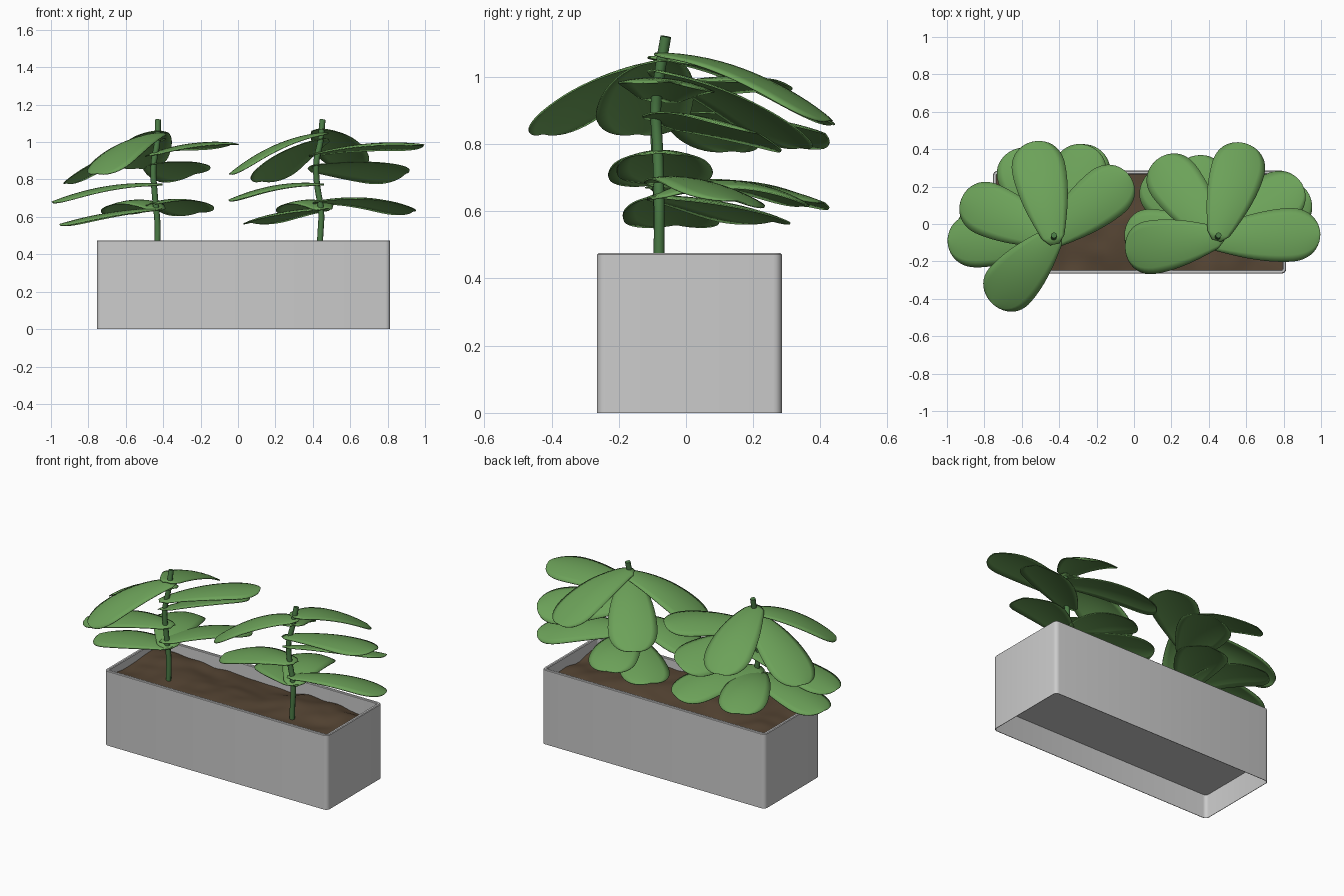
import bpy, bmesh, math
from mathutils import Vector, noise

if "Cube" in bpy.data.objects:
    bpy.data.objects.remove(bpy.data.objects["Cube"])


def material(name, rgb):
    m = bpy.data.materials.new(name)
    m.diffuse_color = (*rgb, 1)
    m.use_nodes = True
    m.node_tree.nodes["Principled BSDF"].inputs["Base Color"].default_value = m.diffuse_color
    return m


LEAF = material("leaf_green", (0.15, 0.36, 0.10))
STEM = material("stem_green", (0.07, 0.20, 0.06))
SOIL = material("soil_brown", (0.09, 0.058, 0.033))
CX, CY, HX, HY = 0.03, 0.01, 0.784, 0.275


def finish(bm, name, mat=None, angle=40):
    bmesh.ops.recalc_face_normals(bm, faces=bm.faces)
    me = bpy.data.meshes.new(name)
    bm.to_mesh(me)
    bm.free()
    ob = bpy.data.objects.new(name, me)
    bpy.context.collection.objects.link(ob)
    if mat:
        me.materials.append(mat)
    smooth(ob, angle)
    return ob


def smooth(ob, angle):
    bpy.ops.object.select_all(action='DESELECT')
    ob.select_set(True)
    bpy.context.view_layer.objects.active = ob
    bpy.ops.object.shade_smooth_by_angle(angle=math.radians(angle))


# Planter box: rounded-rectangle loops, open on top and recessed underneath
def rounded_loop(bm, inset, z, r=0.025, n=4):
    hx, hy, r = HX - inset, HY - inset, max(r - inset, 0.004)
    loop = []
    for k, (sx, sy) in enumerate([(1, 1), (-1, 1), (-1, -1), (1, -1)]):
        for i in range(n + 1):
            a = math.pi / 2 * (k + i / n)
            loop.append(bm.verts.new((CX + sx * (hx - r) + r * math.cos(a),
                                      CY + sy * (hy - r) + r * math.sin(a), z)))
    return loop


bm = bmesh.new()
loops = [rounded_loop(bm, i, z) for i, z in
         [(0.02, 0.17), (0.02, 0.471), (0.016, 0.475), (0.004, 0.475),
          (0, 0.471), (0, 0), (0.003, 0), (0.003, 0.15)]]
for a, b in zip(loops, loops[1:]):
    for i in range(len(a)):
        j = (i + 1) % len(a)
        bm.faces.new((a[i], a[j], b[j], b[i]))
bm.faces.new(loops[0])
bm.faces.new(loops[-1])
finish(bm, "planter_box", angle=35)

# Soil: gently mounded grid
bm = bmesh.new()
bmesh.ops.create_grid(bm, x_segments=60, y_segments=22, size=1)
for v in bm.verts:
    x, y = v.co.x * (HX - 0.018), v.co.y * (HY - 0.018)
    z = 0.425 - 0.015 * x + 0.03 * noise.noise(Vector((x * 3, y * 4, 1.7)))
    z += 0.012 * noise.noise(Vector((x * 9, y * 9, 5)))
    z -= 0.03 * max(0, v.co.y) ** 2
    v.co = (x + CX, y + CY, z)
finish(bm, "soil", SOIL, 60)


# Stem: bent tube
def stem(name, pts):
    cu = bpy.data.curves.new(name, 'CURVE')
    cu.dimensions = '3D'
    cu.bevel_depth, cu.bevel_resolution = 0.016, 2
    cu.use_fill_caps, cu.resolution_u = True, 5
    sp = cu.splines.new('BEZIER')
    sp.bezier_points.add(len(pts) - 1)
    for bp, p in zip(sp.bezier_points, pts):
        bp.co = p
        bp.handle_left_type = bp.handle_right_type = 'AUTO'
    ob = bpy.data.objects.new(name, cu)
    bpy.context.collection.objects.link(ob)
    cu.materials.append(STEM)
    bpy.ops.object.select_all(action='DESELECT')
    ob.select_set(True)
    bpy.context.view_layer.objects.active = ob
    bpy.ops.object.convert(target='MESH')
    smooth(bpy.context.object, 50)


# Leaf: blunt paddle, arched lengthwise and domed across
WIDTH = 0.142


def half_width(t):
    w = WIDTH * (0.32 + 0.68 * math.sin(math.pi / 2 * min(1, t / 0.75)))
    w *= min(1, 0.5 + t / 0.12)
    if t > 0.72:
        w *= math.sqrt(max(0, 1 - ((t - 0.72) / 0.28) ** 2.4))
    return w + 0.001


def leaf(name, base, deg, length, z0, z1, arch, roll=0.0, rows=22, cols=8):
    a = math.radians(deg)
    d, side = Vector((math.cos(a), math.sin(a), 0)), Vector((-math.sin(a), math.cos(a), 0))
    bm = bmesh.new()
    grid = []
    for i in range(rows + 1):
        t = math.sin(math.pi / 2 * i / rows)
        w = half_width(t)
        row = []
        for j in range(cols + 1):
            v = 2 * j / cols - 1
            z = z0 + (z1 - z0) * t + 4 * arch * t * (1 - t)
            z += roll * v * w - 0.025 * v * v * w / WIDTH
            p = Vector(base) + d * (t * (length + 0.04) - 0.04) + side * (v * w)
            row.append(bm.verts.new((p.x, p.y, z)))
        grid.append(row)
    for r, s in zip(grid, grid[1:]):
        for j in range(cols):
            bm.faces.new((r[j], r[j + 1], s[j + 1], s[j]))
    ob = finish(bm, name, LEAF, 60)
    m = ob.modifiers.new("thickness", 'SOLIDIFY')
    m.thickness, m.offset = 0.005, 0


# Two plants: stem path (x, y, z) and leaves (angle, length, z start, z tip, arch, roll)
plants = {
    "left": ([(-0.435, -0.08, 0.38), (-0.43, -0.08, 0.55), (-0.445, -0.085, 0.72),
              (-0.452, -0.09, 0.87), (-0.432, -0.08, 1.0), (-0.428, -0.06, 1.12)],
             [(228, 0.48, 1.05, 0.83, 0.05, 0.0), (102, 0.52, 1.06, 0.86, 0.05, 0.0),
              (39, 0.545, 0.93, 0.99, 0.03, -0.1), (157, 0.53, 1.02, 0.78, 0.04, 0.0),
              (66, 0.54, 0.88, 0.83, 0.02, -0.3), (182, 0.55, 0.775, 0.68, 0.035, 0.0),
              (64, 0.54, 0.67, 0.625, 0.04, -0.15), (175, 0.51, 0.645, 0.56, 0.02, 0.0),
              (113, 0.51, 0.64, 0.62, 0.06, 0.0)]),
    "right": ([(0.435, -0.08, 0.38), (0.44, -0.08, 0.5), (0.445, -0.08, 0.62),
               (0.42, -0.085, 0.8), (0.42, -0.09, 0.9), (0.44, -0.08, 1.0), (0.452, -0.06, 1.12)],
              [(189, 0.49, 1.05, 0.83, 0.05, 0.0), (73, 0.50, 1.07, 0.87, 0.05, 0.0),
               (3, 0.575, 0.93, 0.985, 0.03, -0.1), (127, 0.52, 1.02, 0.79, 0.04, 0.0),
               (32, 0.56, 0.87, 0.83, 0.02, -0.35), (178, 0.47, 0.775, 0.69, 0.035, 0.0),
               (24, 0.54, 0.68, 0.63, 0.04, -0.15), (139, 0.50, 0.645, 0.57, 0.02, 0.0),
               (108, 0.45, 0.64, 0.62, 0.06, 0.0)]),
}
for side, (path, leaves) in plants.items():
    stem(side + "_stem", path)
    for k, (deg, length, z0, z1, arch, roll) in enumerate(leaves):
        near = min(path, key=lambda p: abs(p[2] - z0))
        leaf(f"{side}_leaf_{k + 1}", (near[0], near[1] + 0.01, 0), deg, length, z0, z1, arch, roll)
